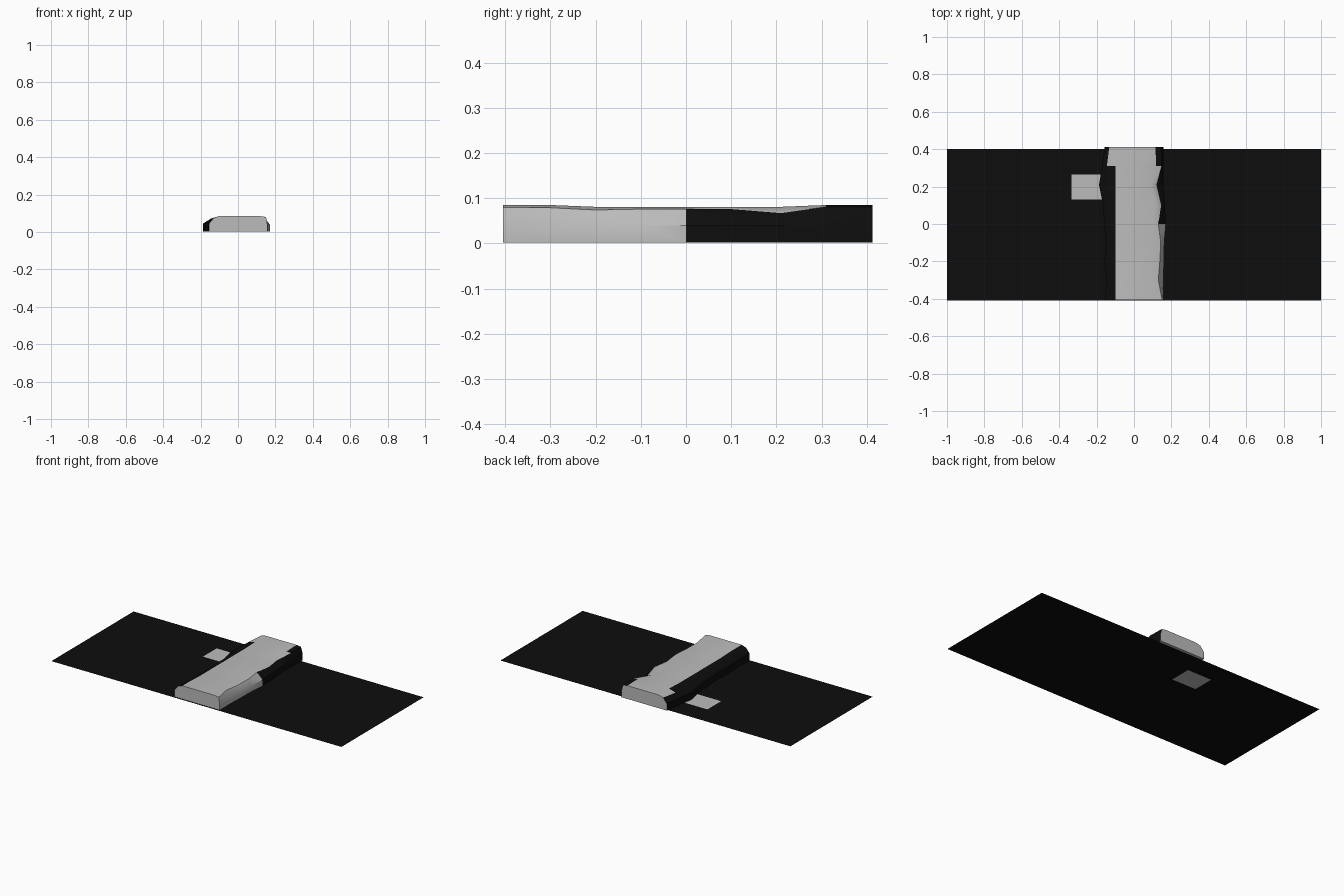
import bpy, bmesh

if "Cube" in bpy.data.objects:
    bpy.data.objects.remove(bpy.data.objects["Cube"])


def material(name, v):
    m = bpy.data.materials.new(name)
    m.diffuse_color = (v, v, v, 1)
    m.use_nodes = True
    m.node_tree.nodes["Principled BSDF"].inputs["Base Color"].default_value = m.diffuse_color
    return m


dark = material("dark", 0.004)
pale = material("pale", 0.5)


def finish(name, bm, is_pale):
    """Store the mesh, painting each face pale or dark by its centre."""
    bmesh.ops.recalc_face_normals(bm, faces=bm.faces[:])
    for f in bm.faces:
        f.material_index = int(is_pale(f))
    me = bpy.data.meshes.new(name)
    bm.to_mesh(me)
    bm.free()
    me.materials.append(dark)
    me.materials.append(pale)
    ob = bpy.data.objects.new(name, me)
    bpy.context.collection.objects.link(ob)
    bpy.ops.object.select_all(action='DESELECT')
    ob.select_set(True)
    bpy.context.view_layer.objects.active = ob
    bpy.ops.object.shade_smooth_by_angle(angle=0.6)


# Flat ground sheet with one worn patch
bm = bmesh.new()
bmesh.ops.create_grid(bm, x_segments=12, y_segments=6, size=1)
for v in bm.verts:
    v.co.y = v.co.y * 0.405 - 0.005


def ground_pale(f):
    c = f.calc_center_median()
    return abs(c.x + 0.25) < 0.08 and abs(c.y - 0.2) < 0.07


finish("ground_sheet", bm, ground_pale)

# Low uneven wall: y, left foot, right foot, right top edge, left edge z, right edge z
stations = [
    (-0.405, -0.155, 0.157, 0.150, 0.075, 0.080),
    (-0.30, -0.150, 0.157, 0.130, 0.070, 0.079),
    (-0.20, -0.158, 0.160, 0.138, 0.066, 0.074),
    (-0.10, -0.152, 0.162, 0.143, 0.070, 0.076),
    (0.00, -0.160, 0.170, 0.130, 0.068, 0.076),
    (0.10, -0.165, 0.165, 0.145, 0.066, 0.076),
    (0.21, -0.187, 0.157, 0.120, 0.060, 0.067),
    (0.31, -0.170, 0.157, 0.148, 0.072, 0.081),
    (0.413, -0.157, 0.157, 0.145, 0.076, 0.081),
]
bm = bmesh.new()
rings = []
for y, l, r, t, zl, zr in stations:
    top = 0.085 if abs(y) > 0.25 else 0.081
    section = [(l, 0.002), (l, 0.045), (l + 0.025, zl), (-0.10, top),
               (0.02, top), (t - 0.03, top), (t, zr), (r, 0.04), (r, 0.002)]
    rings.append([bm.verts.new((x, y, z)) for x, z in section])
for a, b in zip(rings, rings[1:]):
    for i in range(len(a)):
        j = (i + 1) % len(a)
        bm.faces.new((a[i], a[j], b[j], b[i]))
bm.faces.new(rings[0])
bm.faces.new(rings[-1])


def wall_pale(f):
    c = f.calc_center_median()
    if c.x > 0.13:
        return c.y < 0.05
    return c.x > -0.08 or (c.x > -0.12 and c.y > 0.25)


finish("low_wall", bm, wall_pale)
